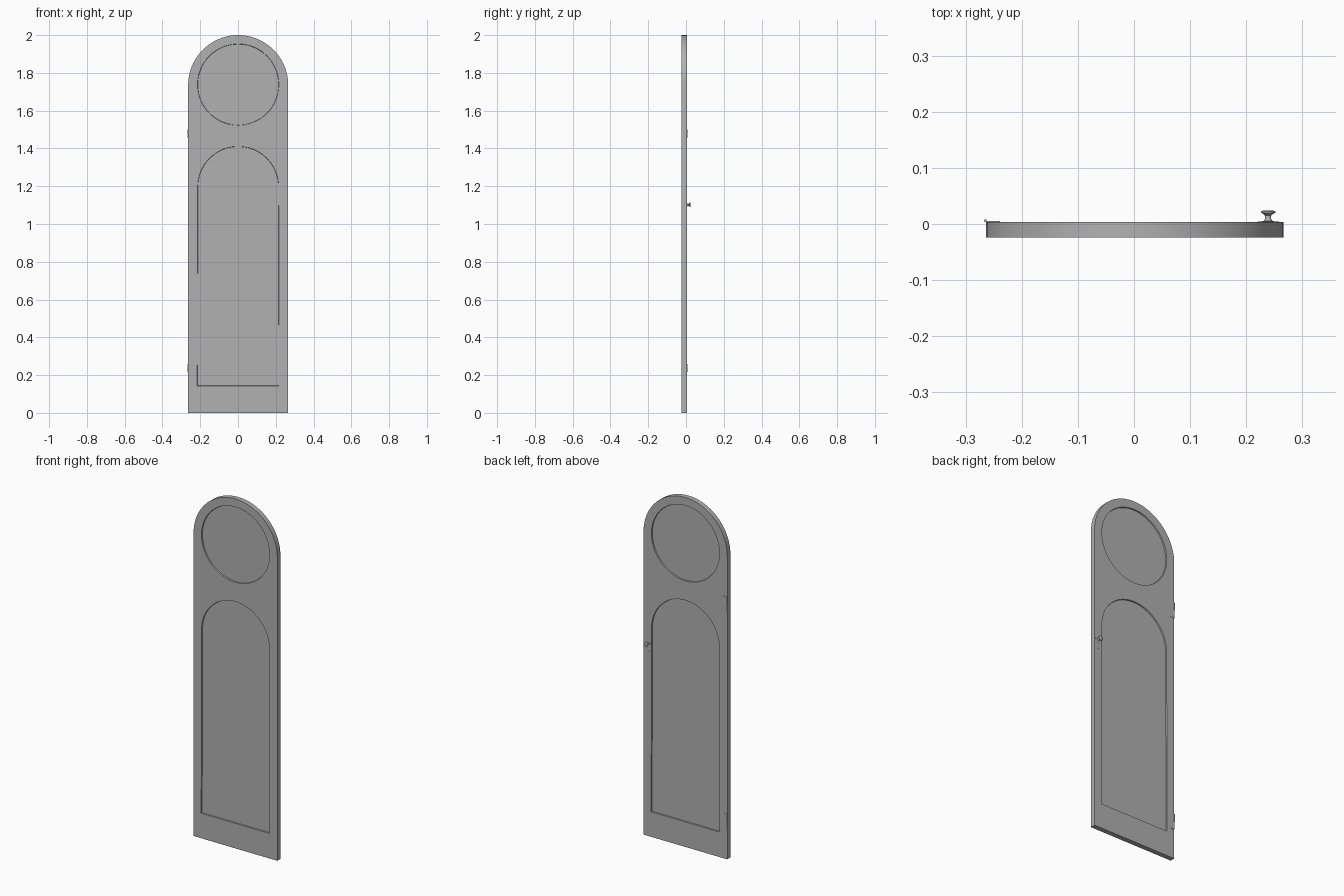
import bpy, bmesh, math

if "Cube" in bpy.data.objects:
    bpy.data.objects.remove(bpy.data.objects["Cube"])

CX = 0.001                     # door centre in x
FRONT, BACK = -0.0243, 0.004   # door faces in y
MID = (FRONT + BACK) / 2
HALF = (BACK - FRONT) / 2
PANEL = 0.0075                 # half thickness of the panels

grey = bpy.data.materials.new("dark_grey")
grey.diffuse_color = (0.44, 0.44, 0.44, 1)
grey.use_nodes = True
grey.node_tree.nodes["Principled BSDF"].inputs["Base Color"].default_value = grey.diffuse_color


def finish(ob):
    ob.data.materials.append(grey)
    bpy.ops.object.select_all(action='DESELECT')
    ob.select_set(True)
    bpy.context.view_layer.objects.active = ob
    bpy.ops.object.shade_smooth_by_angle(angle=math.radians(35))


def arc(r, cz, a0, a1, n):
    return [(CX + r * math.cos(a0 + (a1 - a0) * i / n),
             cz + r * math.sin(a0 + (a1 - a0) * i / n)) for i in range(n + 1)]


def slab(name, loops, half):
    """Extrude filled outlines (inner ones become holes) along y."""
    cu = bpy.data.curves.new(name, 'CURVE')
    cu.dimensions = '2D'
    cu.fill_mode = 'BOTH'
    cu.extrude = half
    for pts in loops:
        sp = cu.splines.new('POLY')
        sp.points.add(len(pts) - 1)
        for p, (x, z) in zip(sp.points, pts):
            p.co = (x, z, 0, 1)
        sp.use_cyclic_u = True
    ob = bpy.data.objects.new(name, cu)
    bpy.context.collection.objects.link(ob)
    ob.location.y = MID
    ob.rotation_euler.x = math.pi / 2
    bpy.ops.object.select_all(action='DESELECT')
    ob.select_set(True)
    bpy.context.view_layer.objects.active = ob
    bpy.ops.object.convert(target='MESH')
    finish(bpy.context.object)


def mesh_object(name, bm):
    me = bpy.data.meshes.new(name)
    bm.to_mesh(me)
    bm.free()
    ob = bpy.data.objects.new(name, me)
    bpy.context.collection.objects.link(ob)
    finish(ob)


def moulding(name, outer, inner):
    """Sloped recess wall from the door face down to the panel, both sides."""
    bm = bmesh.new()
    n = len(outer)
    for s in (-1, 1):
        a = [bm.verts.new((x, MID + s * HALF, z)) for x, z in outer]
        b = [bm.verts.new((x, MID + s * PANEL, z)) for x, z in inner]
        for i in range(n):
            j = (i + 1) % n
            quad = (a[i], a[j], b[j], b[i])
            bm.faces.new(quad if s < 0 else quad[::-1])
    mesh_object(name, bm)


def box(name, lo, hi):
    bpy.ops.mesh.primitive_cube_add(size=1, location=[(a + b) / 2 for a, b in zip(lo, hi)])
    ob = bpy.context.object
    ob.name = name
    ob.scale = [b - a for a, b in zip(lo, hi)]
    bpy.ops.object.transform_apply(location=False, rotation=False, scale=True)
    finish(ob)


def lathe(name, profile, x, z, n=28):
    """Spin (radius, y) points around an axis parallel to y."""
    bm = bmesh.new()
    vs = [bm.verts.new((r, y, 0)) for r, y in profile]
    edges = [bm.edges.new(e) for e in zip(vs, vs[1:])]
    bmesh.ops.spin(bm, geom=vs + edges, cent=(0, 0, 0), axis=(0, 1, 0),
                   angle=2 * math.pi, steps=n, use_duplicate=False)
    bmesh.ops.remove_doubles(bm, verts=bm.verts, dist=1e-5)
    bmesh.ops.recalc_face_normals(bm, faces=bm.faces)
    bmesh.ops.translate(bm, verts=bm.verts, vec=(x, 0, z))
    mesh_object(name, bm)


# Outlines: door with round top, round panel, arched panel
def disc(d):
    return arc(0.2155 - d, 1.738, 0, 2 * math.pi, 64)[:-1]


def arch(d):
    w = 0.217 - d
    return [(CX - w, 0.143 + d), (CX + w, 0.143 + d)] + arc(0.2145 - d, 1.197, 0, math.pi, 36)


door = [(CX - 0.265, 0), (CX + 0.265, 0)] + arc(0.265, 1.735, 0, math.pi, 40)

# Frame, recessed panels and their sloped edges
slab("door_frame", [door, disc(0), arch(0)], HALF)
slab("round_panel", [disc(0)], PANEL)
slab("arched_panel", [arch(0)], PANEL)
moulding("round_panel_edge", disc(0), disc(0.0015))
moulding("arched_panel_edge", arch(0), arch(0.0015))

# Hinges on the back left edge, each with a three-part knuckle
for i, z in enumerate((0.17, 1.412)):
    box(f"hinge_plate_{i}", (-0.264, 0.003, z), (-0.239, 0.0057, z + 0.09))
    for k in range(3):
        bpy.ops.mesh.primitive_cylinder_add(
            vertices=16, radius=0.0027, depth=0.013,
            location=(-0.2645, 0.0057, z + 0.053 + k * 0.0145))
        bpy.context.object.name = f"hinge_knuckle_{i}_{k}"
        finish(bpy.context.object)

# Knob with round rose
lathe("door_knob", [(0, 0.003), (0.019, 0.003), (0.019, 0.0046), (0.008, 0.005),
                    (0.0055, 0.009), (0.0055, 0.015), (0.008, 0.0175), (0.013, 0.02),
                    (0.013, 0.022), (0.009, 0.024), (0, 0.0245)], 0.239, 1.102)

# Keyhole cover below the knob
lathe("keyhole_cover", [(0, 0.003), (0.007, 0.003), (0.007, 0.0048), (0.004, 0.005),
                        (0.003, 0.0045), (0, 0.0045)], 0.239, 1.055)
